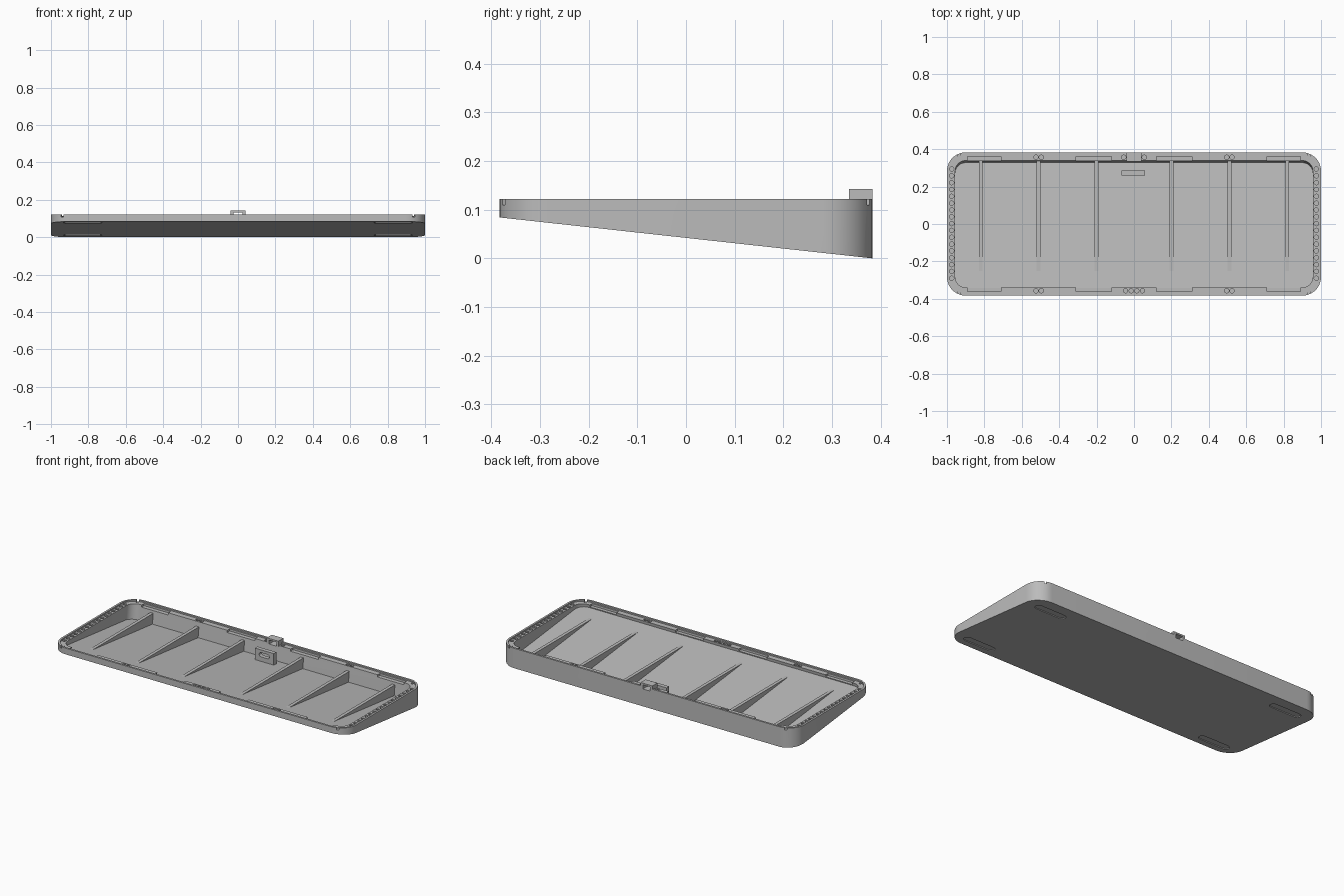
import bpy, bmesh, math
from mathutils import Vector

cube = bpy.data.objects.get("Cube")
if cube:
    bpy.data.objects.remove(cube)

HX, HY, R = 1.0, 0.383, 0.1      # outer half sizes and corner radius
TOP, SLOPE, FLOOR = 0.122, 0.1097, 0.016
LEDGE, LIP, WALL = 0.114, 0.012, 0.044

grey = bpy.data.materials.new("case_grey")
grey.use_nodes = True
grey.diffuse_color = (0.5, 0.5, 0.5, 1)
grey.node_tree.nodes["Principled BSDF"].inputs["Base Color"].default_value = (0.5, 0.5, 0.5, 1)


def under(y):
    """Height of the sloping underside."""
    return SLOPE * (HY - y)


def make_object(name, bm):
    bmesh.ops.recalc_face_normals(bm, faces=bm.faces)
    mesh = bpy.data.meshes.new(name)
    bm.to_mesh(mesh)
    bm.free()
    mesh.materials.append(grey)
    obj = bpy.data.objects.new(name, mesh)
    bpy.context.collection.objects.link(obj)
    return obj


def prism(bm, points, direction):
    """Closed solid: a flat outline swept along a direction."""
    a = [bm.verts.new(p) for p in points]
    b = [bm.verts.new(Vector(p) + Vector(direction)) for p in points]
    bm.faces.new(a)
    bm.faces.new(b[::-1])
    for i in range(len(a)):
        j = (i + 1) % len(a)
        bm.faces.new((a[i], b[i], b[j], a[j]))


def stadium(cx, cy, half, r, steps=6):
    """Slot outline; half = 0 gives a circle."""
    pts = []
    for side, start in ((1, -math.pi / 2), (-1, math.pi / 2)):
        last = steps + 1 if half else steps
        for i in range(last):
            t = start + math.pi * i / steps
            pts.append((cx + side * half + r * math.cos(t), cy + r * math.sin(t)))
    return pts


def box_outline(x0, x1, y0, y1):
    return [(x0, y0), (x1, y0), (x1, y1), (x0, y1)]


def cut(obj, bm):
    """Subtract a set of solids and keep the result as plain mesh."""
    cutter = make_object("cutter", bm)
    cutter.hide_render = True
    mod = obj.modifiers.new("cut", "BOOLEAN")
    mod.operation, mod.solver, mod.object = "DIFFERENCE", "EXACT", cutter
    bpy.context.view_layer.update()
    deps = bpy.context.evaluated_depsgraph_get()
    mesh = bpy.data.meshes.new_from_object(obj.evaluated_get(deps))
    obj.modifiers.clear()
    obj.data = mesh
    bpy.data.objects.remove(cutter)


def rounded_rect(offset, steps=10):
    pts, r = [], R - offset
    for k, (sx, sy) in enumerate(((1, 1), (-1, 1), (-1, -1), (1, -1))):
        for i in range(steps + 1):
            t = math.pi / 2 * (k + i / steps)
            pts.append((sx * (HX - R) + r * math.cos(t), sy * (HY - R) + r * math.sin(t)))
    return pts


# Wedge tray: nested loops from the underside up over the rim to the floor
bm = bmesh.new()
outer, lip, inner = rounded_rect(0), rounded_rect(LIP), rounded_rect(WALL)
floor = [(x, y - SLOPE * (TOP - under(y) - FLOOR)) for x, y in inner]
loops = [
    [(x, y, under(y)) for x, y in outer],
    [(x, y, TOP) for x, y in outer],
    [(x, y, TOP) for x, y in lip],
    [(x, y, LEDGE) for x, y in lip],
    [(x, y, LEDGE) for x, y in inner],
    [(x, y, under(y) + FLOOR) for x, y in floor],
]
rings = [[bm.verts.new(p) for p in loop] for loop in loops]
for lo, hi in zip(rings, rings[1:]):
    for i in range(len(lo)):
        j = (i + 1) % len(lo)
        bm.faces.new((lo[i], lo[j], hi[j], hi[i]))
bm.faces.new(rings[0][::-1])
bm.faces.new(rings[-1])
tray = make_object("wedge_tray", bm)

# Cut details: rim holes, clip pockets, corner notches, pad recesses, cable gap
bm = bmesh.new()
UP = (0, 0, 0.05)


def rim_hole(x, y):
    prism(bm, [(px, py, 0.102) for px, py in stadium(x, y, 0, 0.012, 5)], UP)


for sx in (-1, 1):
    for i in range(17):
        rim_hole(sx * 0.975, -0.29 + i * 0.0365)
    for sy in (-1, 1):
        for dx in (-0.014, 0.014):
            rim_hole(sx * 0.51 + dx, sy * 0.357)
        for x0, x1 in ((0.12, 0.31), (0.71, 0.89)):
            ends = sorted((sx * x0, sx * x1))
            sides = sorted((sy * 0.31, sy * 0.362))
            prism(bm, [(x, y, 0.101) for x, y in box_outline(*ends, *sides)], UP)
        # Corner notch, pointing outward across the lip
        out = Vector((sx * 0.4, sy * 0.92, 0)).normalized()
        across = Vector((-out.y, out.x, 0)) * 0.007
        mid = Vector((sx * 0.94, sy * 0.375, 0.109))
        prism(bm, [mid + out * a + across * b for a, b in
                   ((-0.025, -1), (0.025, -1), (0.025, 1), (-0.025, 1))], UP)
    for py in (-0.315, 0.285):
        prism(bm, [(x, y, under(y) + 0.005) for x, y in stadium(sx * 0.83, py, 0.08, 0.024)],
              (0, 0, -0.03))
for x in (-0.045, -0.015, 0.015, 0.045):
    rim_hole(x, -0.357)
for x in (-0.055, 0.055):
    rim_hole(x, 0.357)
prism(bm, [(x, y, 0.106) for x, y in box_outline(-0.025, 0.025, 0.31, 0.40)], UP)
cut(tray, bm)

# Stiffening ribs: level top edge meeting the sloping floor
bm = bmesh.new()
y0, y1 = -0.25, 0.336
level = under(y0) + FLOOR
for x in (0.2, 0.51, 0.82):
    for s in (-1, 1):
        prism(bm, [(s * x - 0.01, y0, level), (s * x - 0.01, y1, level),
                   (s * x - 0.01, y1, under(y1) + 0.01), (s * x - 0.01, y0, under(y0) + 0.01)],
              (0.02, 0, 0))
make_object("floor_ribs", bm)

# Bridge over the cable gap at the back
bm = bmesh.new()
arch = [(-0.04, 0.108), (-0.04, 0.142), (0.04, 0.142), (0.04, 0.108),
        (0.025, 0.108), (0.025, 0.132), (-0.025, 0.132), (-0.025, 0.108)]
prism(bm, [(x, 0.335, z) for x, z in arch], (0, HY - 0.335, 0))
make_object("cable_bridge", bm)

# Upright bracket with a slot
bm = bmesh.new()
prism(bm, [(x, 0.26, z) for x, z in box_outline(-0.068, 0.06, 0.02, 0.1)], (0, 0.025, 0))
bracket = make_object("slotted_bracket", bm)
bm = bmesh.new()
prism(bm, [(x, 0.24, z) for x, z in stadium(-0.004, 0.07, 0.022, 0.013)], (0, 0.06, 0))
cut(bracket, bm)

# Soft shading on the curved corners only
for obj in (tray, bracket):
    bpy.ops.object.select_all(action="DESELECT")
    obj.select_set(True)
    bpy.context.view_layer.objects.active = obj
    bpy.ops.object.shade_smooth_by_angle(angle=math.radians(30))
